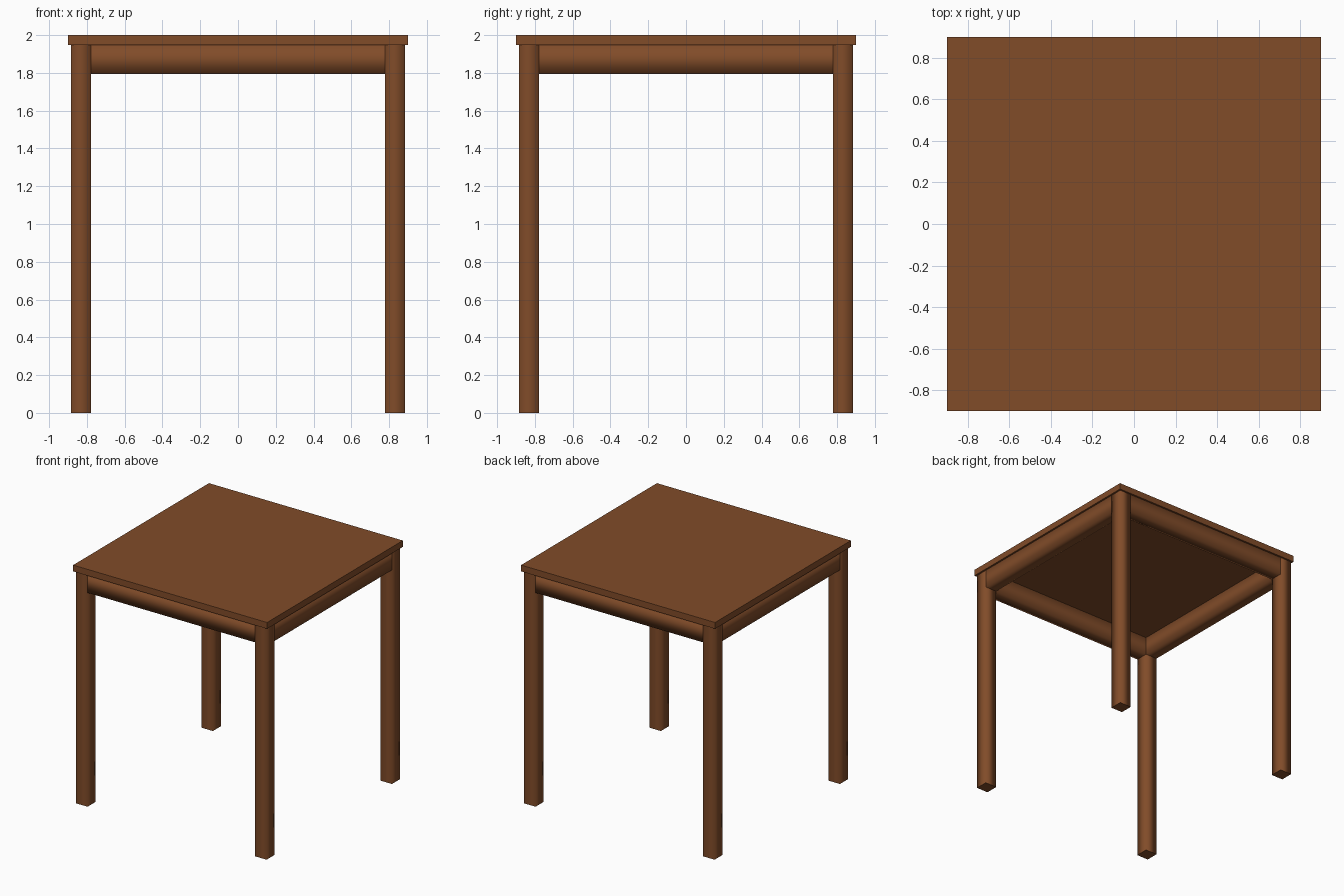
import bpy, bmesh
from mathutils import Vector

if "Cube" in bpy.data.objects:
    bpy.data.objects.remove(bpy.data.objects["Cube"])

wood = bpy.data.materials.new("brown wood")
wood.diffuse_color = (0.22, 0.072, 0.022, 1)
wood.use_nodes = True
wood.node_tree.nodes["Principled BSDF"].inputs["Base Color"].default_value = wood.diffuse_color


def box(name, lo, hi, smooth_axis=None):
    """Box from lo to hi; smooth_axis softens shading around that long axis, caps stay sharp."""
    lo, hi = Vector(lo), Vector(hi)
    mid, size = (lo + hi) / 2, hi - lo
    bm = bmesh.new()
    bmesh.ops.create_cube(bm, size=1)
    for v in bm.verts:
        v.co = Vector([v.co[i] * size[i] for i in range(3)])
    bm.normal_update()
    if smooth_axis is not None:
        for f in bm.faces:
            cap = abs(f.normal[smooth_axis]) > 0.5
            f.smooth = not cap
            if cap:
                for e in f.edges:
                    e.smooth = False
    mesh = bpy.data.meshes.new(name)
    bm.to_mesh(mesh)
    bm.free()
    mesh.materials.append(wood)
    ob = bpy.data.objects.new(name, mesh)
    ob.location = mid
    bpy.context.collection.objects.link(ob)
    return ob


HALF, OUT, INN = 0.90, 0.885, 0.777   # top half width, leg outer and inner faces
UNDER, APRON = 1.947, 1.795           # underside of top, bottom of apron

# table top
box("table_top", (-HALF, -HALF, UNDER), (HALF, HALF, 2.0))

# four square legs
for sx, nx in ((-1, "left"), (1, "right")):
    for sy, ny in ((-1, "front"), (1, "back")):
        xs = sorted((sx * INN, sx * OUT))
        ys = sorted((sy * INN, sy * OUT))
        box(f"{ny}_{nx}_leg", (xs[0], ys[0], 0), (xs[1], ys[1], UNDER), 2)

# aprons between the legs, under the top
for s, ny, nx in ((-1, "front", "left"), (1, "back", "right")):
    a, b = sorted((s * INN, s * OUT))
    box(f"{ny}_apron", (-INN, a, APRON), (INN, b, UNDER), 0)
    box(f"{nx}_apron", (a, -INN, APRON), (b, INN, UNDER), 1)
